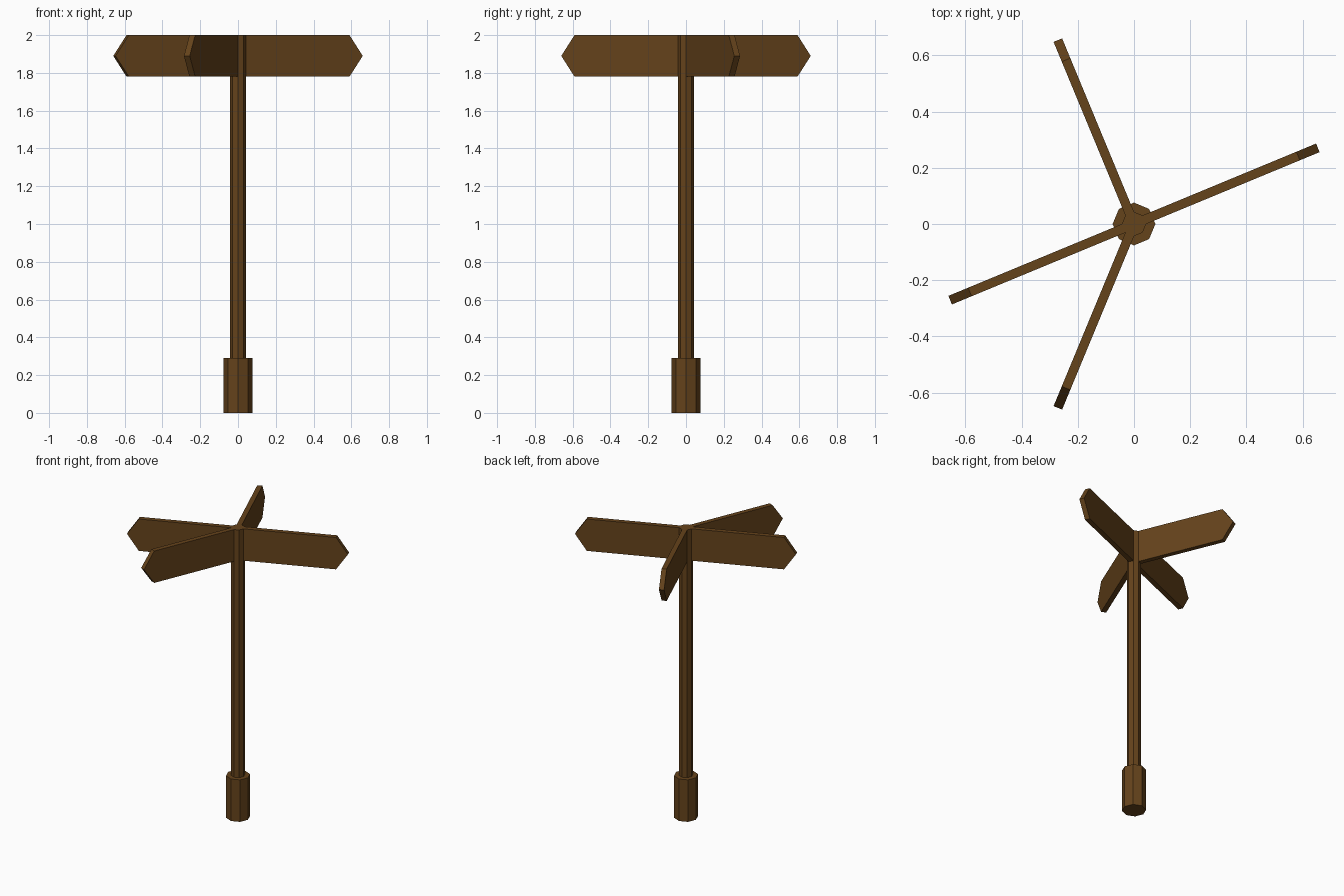
import bpy, bmesh, math
from mathutils import Matrix

if "Cube" in bpy.data.objects:
    bpy.data.objects.remove(bpy.data.objects["Cube"])

wood = bpy.data.materials.new("brown_wood")
wood.diffuse_color = (0.13, 0.056, 0.011, 1)
wood.use_nodes = True
wood.node_tree.nodes["Principled BSDF"].inputs["Base Color"].default_value = wood.diffuse_color

POST_R = 0.043
APOTHEM = POST_R * math.cos(math.pi / 8)
THICK = 2 * POST_R * math.sin(math.pi / 8)   # boards are as wide as one post face


def add_prism(name, outline, height, matrix):
    """Extrude a closed 2D outline along +z, then place it."""
    bm = bmesh.new()
    face = bm.faces.new([bm.verts.new((x, y, 0)) for x, y in outline])
    ext = bmesh.ops.extrude_face_region(bm, geom=[face])["geom"]
    top = [v for v in ext if isinstance(v, bmesh.types.BMVert)]
    bmesh.ops.translate(bm, verts=top, vec=(0, 0, height))
    bm.transform(matrix)
    bmesh.ops.recalc_face_normals(bm, faces=bm.faces)
    mesh = bpy.data.meshes.new(name)
    bm.to_mesh(mesh)
    bm.free()
    mesh.materials.append(wood)
    obj = bpy.data.objects.new(name, mesh)
    bpy.context.collection.objects.link(obj)


def octagon(r):
    return [(r * math.cos(i * math.pi / 4), r * math.sin(i * math.pi / 4)) for i in range(8)]


# Base sleeve and tall octagonal post
add_prism("base", octagon(0.076), 0.29, Matrix())
add_prism("post", octagon(POST_R), 1.71, Matrix.Translation((0, 0, 0.29)))

# Pointed direction boards, each growing from one face of the post
board = [(APOTHEM, 1.78), (0.632, 1.78), (0.708, 1.89), (0.632, 2.0), (APOTHEM, 2.0)]
upright = Matrix.Translation((0, THICK / 2, 0)) @ Matrix.Rotation(math.pi / 2, 4, 'X')
for i, angle in enumerate((22.5, 112.5, 202.5, 247.5), 1):
    add_prism(f"sign_board_{i}", board, THICK,
              Matrix.Rotation(math.radians(angle), 4, 'Z') @ upright)
